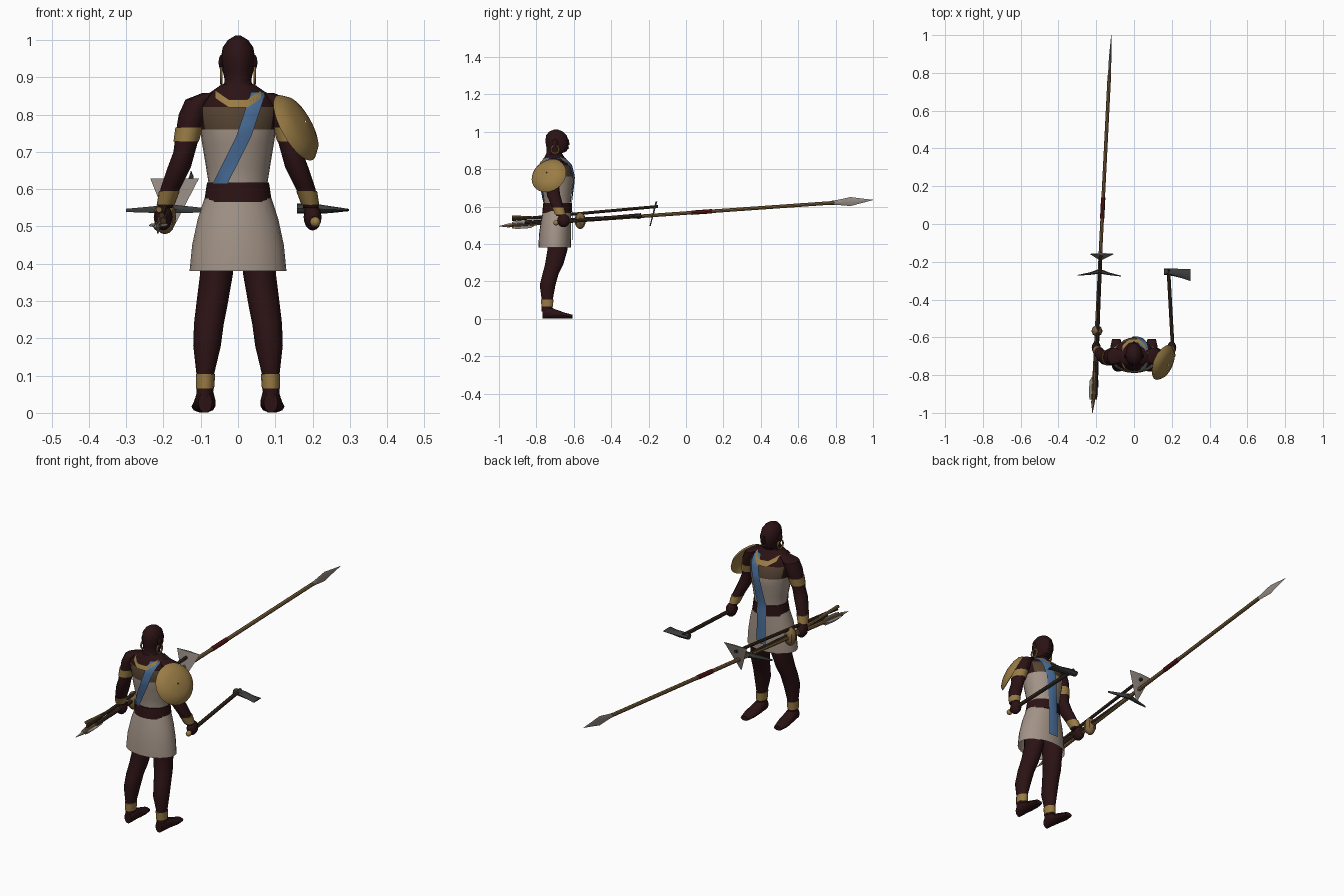
import bpy, bmesh, math
from mathutils import Vector

cube = bpy.data.objects.get("Cube")
if cube:
    bpy.data.objects.remove(cube)


def material(name, r, g, b):
    m = bpy.data.materials.new(name)
    m.use_nodes = True
    m.diffuse_color = (r, g, b, 1)
    bsdf = m.node_tree.nodes["Principled BSDF"]
    bsdf.inputs["Base Color"].default_value = (r, g, b, 1)
    bsdf.inputs["Roughness"].default_value = 0.8
    return m


SKIN = material("dark skin", .024, .006, .007)
CREAM = material("cream cloth", .36, .29, .24)
GOLD = material("gold", .32, .20, .06)
BLUE = material("blue sash", .07, .16, .33)
IRON = material("dark iron", .045, .047, .048)
STEEL = material("pale steel", .29, .25, .22)
WOOD = material("dark wood", .045, .026, .016)
POLE = material("light wood", .22, .13, .05)
RED = material("red binding", .12, .01, .01)
BROWN = material("brown cloth", .09, .055, .032)


def finish(name, bm, *mats, smooth=40):
    bmesh.ops.recalc_face_normals(bm, faces=bm.faces)
    me = bpy.data.meshes.new(name)
    bm.to_mesh(me)
    bm.free()
    for m in mats:
        me.materials.append(m)
    for p in me.polygons:
        p.use_smooth = True
    me.set_sharp_from_angle(angle=math.radians(smooth))
    ob = bpy.data.objects.new(name, me)
    bpy.context.collection.objects.link(ob)
    return ob


def loft(name, secs, mat, n=14, axis="z", caps=True, mx=1):
    """Skin elliptical rings (x, y, z, radius a, radius b) along one axis."""
    bm = bmesh.new()
    rings = []
    for x, y, z, a, b in secs:
        ring = []
        for i in range(n):
            t = math.tau * i / n
            u, v = a * math.cos(t), b * math.sin(t)
            off = {"z": (u, v, 0), "y": (u, 0, v), "x": (0, u, v)}[axis]
            ring.append(bm.verts.new(((x + off[0]) * mx, y + off[1], z + off[2])))
        rings.append(ring)
    for r, s in zip(rings, rings[1:]):
        for i in range(n):
            j = (i + 1) % n
            bm.faces.new((r[i], r[j], s[j], s[i]))
    if caps:
        bm.faces.new(rings[0])
        bm.faces.new(rings[-1])
    return finish(name, bm, mat)


def ball(name, c, radii, mat, seg=12):
    bm = bmesh.new()
    bmesh.ops.create_uvsphere(bm, u_segments=seg, v_segments=8, radius=1)
    for v in bm.verts:
        v.co = Vector(c) + Vector(a * b for a, b in zip(v.co, radii))
    return finish(name, bm, mat)


def rod(name, p, q, r, mat):
    return loft(name, [(*p, r, r), (*q, r, r)], mat, 8, "y")


# Torso, skirt and belt
TORSO = [(0, -.69, .56, .084, .072), (0, -.688, .61, .078, .07),
         (0, -.688, .66, .086, .076), (0, -.69, .72, .096, .086),
         (0, -.692, .76, .102, .091), (0, -.697, .82, .112, .082),
         (0, -.703, .85, .088, .062), (0, -.705, .88, .045, .044)]
SKIRT = [(0, -.702, .38, .13, .087), (0, -.70, .45, .123, .086),
         (0, -.695, .52, .108, .081), (0, -.69, .575, .09, .075)]
torso = loft("torso", TORSO, CREAM, 24)
torso.data.materials.append(BROWN)
torso.data.materials.append(SKIN)
for p in torso.data.polygons:
    p.material_index = 0 if p.center.z < .755 else 1 if p.center.z < .82 and abs(p.center.x) < .09 else 2
loft("skirt", SKIRT, CREAM, 24, caps=False)
loft("belt", [(0, -.69, .565, .091, .079), (0, -.688, .618, .083, .075)], SKIN, 24)


# Cloth strips lying on the body
def surface_y(x, z, side):
    body = SKIRT + TORSO[1:]
    for s, t in zip(body, body[1:]):
        if s[2] <= z <= t[2]:
            k = (z - s[2]) / (t[2] - s[2])
            cy, a, b = (s[i] + k * (t[i] - s[i]) for i in (1, 3, 4))
            return cy + side * (b * math.sqrt(max(0, 1 - (x / a) ** 2)) + .007)
    return body[-1][1]


def ribbon(name, path, side, dx, dz, mat):
    bm = bmesh.new()
    rows = []
    for (x0, z0), (x1, z1) in zip(path, path[1:]):
        for i in range(9):
            k = i / 8
            x, z = x0 + k * (x1 - x0), z0 + k * (z1 - z0)
            pts = [(x + w * dx, z + w * dz) for w in (-1, -.5, 0, .5, 1)]
            rows.append([bm.verts.new((a, surface_y(a, b, side), b)) for a, b in pts])
    for r, s in zip(rows, rows[1:]):
        for i in range(4):
            bm.faces.new((r[i], r[i + 1], s[i + 1], s[i]))
    bmesh.ops.remove_doubles(bm, verts=bm.verts, dist=.0002)
    return finish(name, bm, mat)


ribbon("sash_back", [(.055, .86), (.015, .74), (-.048, .615)], -1, .02, 0, BLUE)
ribbon("sash_front", [(.052, .86), (.02, .74), (0, .62), (0, .42)], 1, .025, 0, BLUE)
for side, label in ((-1, "back"), (1, "front")):
    ribbon("collar_" + label, [(-.062, .855), (-.025, .83), (.025, .83), (.062, .855)],
           side, 0, .011, GOLD)

# Head and neck
loft("head", [(0, -.705, .855, .06, .048), (0, -.705, .885, .037, .042),
              (0, -.692, .895, .036, .054), (0, -.688, .92, .042, .059),
              (0, -.69, .95, .046, .062), (0, -.693, .98, .041, .055),
              (0, -.695, 1.0, .027, .037), (0, -.695, 1.012, .007, .01)], SKIN, 16)
loft("nose", [(0, -.632, .93, .011, .012), (0, -.632, .96, .006, .005)], SKIN, 6)
ball("mouth", (0, -.635, .912), (.016, .009, .007), SKIN)

# Limbs and ornaments, mirrored
ARM = [(.07, -.70, .858, .025, .03), (.105, -.70, .84, .036, .045),
       (.121, -.702, .80, .038, .046), (.134, -.706, .75, .033, .04),
       (.144, -.712, .70, .029, .035), (.157, -.708, .66, .031, .037),
       (.182, -.687, .60, .026, .032), (.196, -.668, .55, .02, .025)]
LEG = [(.055, -.69, .50, .05, .055), (.058, -.687, .37, .044, .055),
       (.07, -.705, .29, .042, .05), (.078, -.724, .24, .04, .044),
       (.083, -.74, .18, .037, .043), (.088, -.742, .10, .023, .03),
       (.089, -.742, .04, .022, .03)]
FOOT = [(.088, -.768, .028, .019, .028), (.088, -.74, .036, .027, .036),
        (.09, -.70, .026, .03, .026), (.093, -.65, .017, .032, .017),
        (.094, -.608, .011, .022, .011)]
for mx, label in ((1, "left"), (-1, "right")):
    loft(label + "_arm", ARM, SKIN, mx=mx)
    loft(label + "_leg", LEG, SKIN, mx=mx)
    loft(label + "_foot", FOOT, SKIN, 10, "y", mx=mx)
    loft(label + "_armband", [(.139, -.709, .728, .034, .04), (.131, -.705, .765, .037, .044)], GOLD, mx=mx)
    loft(label + "_wristband", [(.194, -.672, .558, .024, .029), (.184, -.684, .595, .028, .034)], GOLD, mx=mx)
    loft(label + "_anklet", [(.0885, -.742, .065, .0245, .032), (.087, -.742, .104, .026, .034)], GOLD, mx=mx)
    ball(label + "_hand", (.2 * mx, -.655, .525), (.024, .034, .036), SKIN)
    ball(label + "_ear", (.045 * mx, -.70, .94), (.007, .014, .02), SKIN)
    bpy.ops.mesh.primitive_torus_add(major_segments=20, minor_segments=6, major_radius=.021, minor_radius=.0045,
                                     location=(.045 * mx, -.70, .905), rotation=(0, math.pi / 2, 0))
    hoop = bpy.context.object
    hoop.name = label + "_earring"
    hoop.data.materials.append(GOLD)
    bpy.ops.object.shade_smooth_by_angle()

# Domed shield on the left shoulder
shield = loft("shield", [(0, 0, -.012, .099, .099), (0, 0, .006, .084, .084), (0, 0, .017, .055, .055),
                         (0, 0, .022, .025, .025), (0, 0, .024, .003, .003)], GOLD, 28, caps=False)
shield.location = (.162, -.737, .77)
shield.rotation_mode = "QUATERNION"
shield.rotation_quaternion = Vector((.8, -.35, .45)).to_track_quat("Z", "Y")


# Long spear
def on_spear(y):
    return (-.17 + .05 * y, y, .565 + .07 * y)


rod("spear_shaft", on_spear(-.95), on_spear(.79), .0095, POLE)
rod("spear_binding", on_spear(.03), on_spear(.14), .0115, RED)
loft("spear_blade", [(*on_spear(y), a, b) for y, a, b in
                     ((.77, .009, .01), (.82, .007, .015), (.88, .007, .024), (.94, .004, .012), (1, .001, .001))],
     STEEL, 4, "y")
loft("spear_butt", [(*on_spear(-.94), .01, .012), (*on_spear(-1), .001, .001)], STEEL, 4, "y")
for a, b, label in ((.024, .003, "flat"), (.003, .022, "upright")):
    loft("fletching_" + label, [(*on_spear(y), a * k, b * k) for y, k in ((-.93, .8), (-.9, 1), (-.83, 1), (-.8, .3))],
         STEEL, 4, "y")

# Hoe with a triangular blade
rod("hoe_shaft", (-.205, -.93, .53), (-.175, -.15, .60), .008, WOOD)
loft("hoe_blade", [(-.178, -.192, .495, .004, .003), (-.17, -.158, .628, .065, .005)], STEEL, 4)

# Pick with two pointed arms
rod("pick_shaft", (-.2, -.86, .515), (-.182, -.245, .55), .009, WOOD)
loft("pick_head", [(-.30, -.272, .543, .002, .005), (-.23, -.262, .545, .007, .01), (-.182, -.25, .547, .013, .014),
                   (-.13, -.264, .545, .007, .01), (-.068, -.276, .543, .002, .005)], IRON, 6, "x")

# Mace held in the right hand
rod("mace_shaft", (-.212, -.93, .545), (-.197, -.56, .527), .008, POLE)
ball("mace_head", (-.196, -.566, .525), (.03, .03, .046), POLE, 8)

# Axe held in the left hand
rod("axe_handle", (.207, -.69, .515), (.182, -.24, .555), .0095, WOOD)
ball("axe_pommel", (.207, -.695, .512), (.014, .014, .014), GOLD)
loft("axe_head", [(.158, -.252, .548, .017, .013), (.205, -.255, .547, .02, .014),
                  (.25, -.262, .545, .024, .009), (.298, -.27, .544, .032, .003)], IRON, 8, "x")
